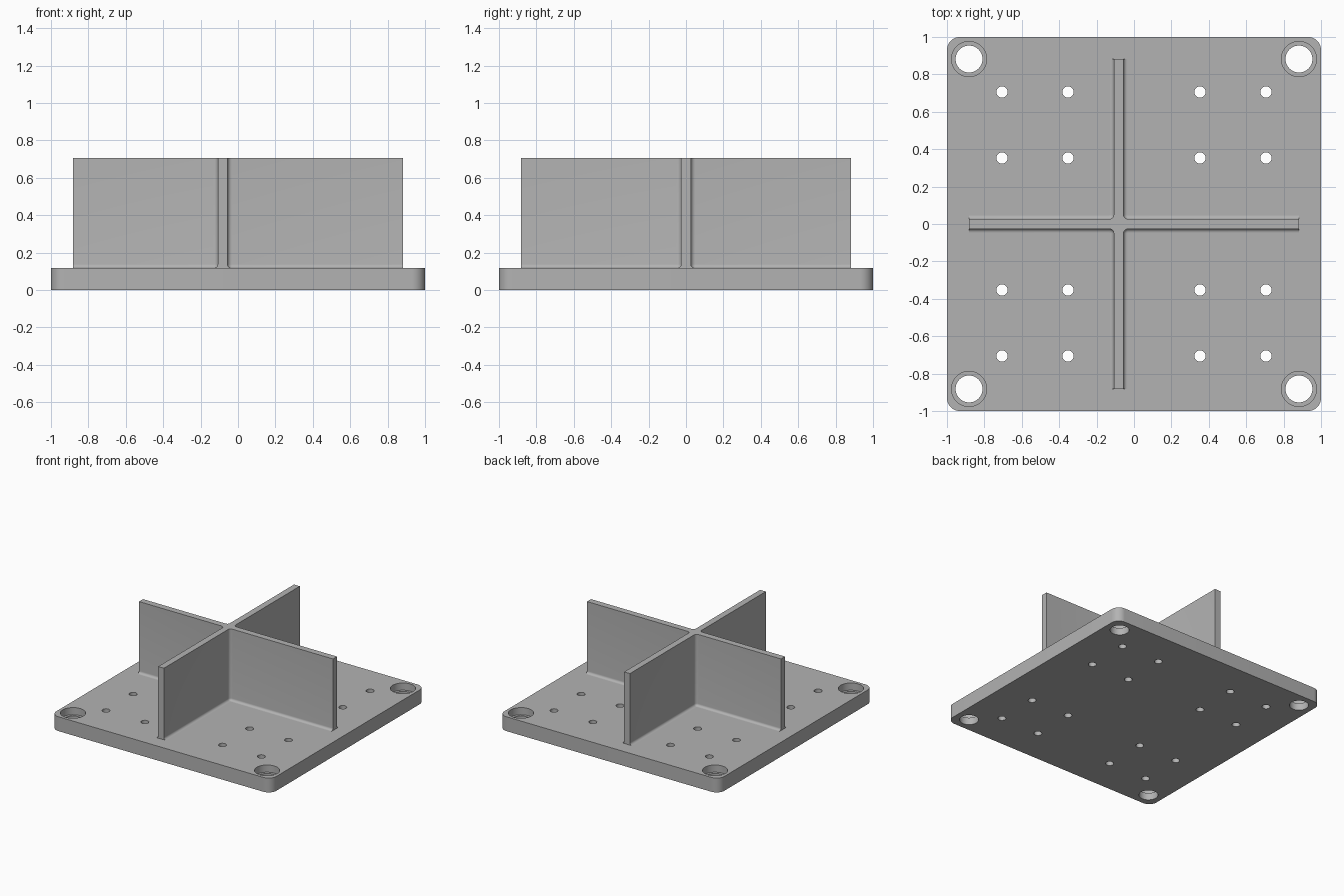
import bpy, bmesh
from math import sin, cos, pi, sqrt
from mathutils import Matrix, Vector

cube = bpy.data.objects.get("Cube")
if cube:
    bpy.data.objects.remove(cube, do_unlink=True)

PLATE_TOP, RIB_TOP = 0.118, 0.706
RIB_REACH, RIB_X, RIB_HALF = 0.882, -0.082, 0.026
FOOT, INNER = 0.02, 0.024          # fillet radii at the foot and inner corners

grey = bpy.data.materials.new("machined grey")
grey.use_nodes = True
grey.diffuse_color = (0.45, 0.45, 0.45, 1)
grey.node_tree.nodes["Principled BSDF"].inputs["Base Color"].default_value = (0.45, 0.45, 0.45, 1)


def make_object(name, bm):
    bmesh.ops.recalc_face_normals(bm, faces=bm.faces)
    mesh = bpy.data.meshes.new(name)
    bm.to_mesh(mesh)
    bm.free()
    mesh.materials.append(grey)
    obj = bpy.data.objects.new(name, mesh)
    bpy.context.collection.objects.link(obj)
    return obj


def select_only(obj):
    bpy.ops.object.select_all(action='DESELECT')
    obj.select_set(True)
    bpy.context.view_layer.objects.active = obj


def drill(target, centres, radius, bottom, top):
    """Cut a set of round vertical holes out of the target."""
    bm = bmesh.new()
    for x, y in centres:
        bmesh.ops.create_cone(bm, cap_ends=True, segments=40, radius1=radius, radius2=radius,
                              depth=top - bottom,
                              matrix=Matrix.Translation((x, y, (top + bottom) / 2)))
    cutter = make_object("hole_cutter", bm)
    cutter.hide_render = True
    mod = target.modifiers.new("holes", 'BOOLEAN')
    mod.operation, mod.solver, mod.object = 'DIFFERENCE', 'EXACT', cutter
    select_only(target)
    bpy.ops.object.modifier_apply(modifier=mod.name)
    bpy.data.objects.remove(cutter, do_unlink=True)


# Base plate with rounded corners
bm = bmesh.new()
bmesh.ops.create_cube(bm, size=1, matrix=Matrix.Translation((0, 0, PLATE_TOP / 2))
                      @ Matrix.Diagonal((2, 2, PLATE_TOP, 1)))
uprights = [e for e in bm.edges if abs(e.verts[0].co.z - e.verts[1].co.z) > 0.05]
bmesh.ops.bevel(bm, geom=uprights, offset=0.07, segments=10, profile=0.5, affect='EDGES')
plate = make_object("base_plate", bm)

# Counterbored corner holes and the grid of small holes
corners = [(x, y) for x in (-0.882, 0.882) for y in (-0.882, 0.882)]
steps = (-0.706, -0.353, 0.353, 0.706)
drill(plate, corners, 0.072, -0.1, 0.3)
drill(plate, corners, 0.094, 0.059, 0.3)
drill(plate, [(x, y) for x in steps for y in steps], 0.03, -0.1, 0.3)


def cross_outline(spread):
    """Outline of the crossed ribs, widened by spread, with rounded inner corners."""
    half, centre, radius = RIB_HALF + spread, RIB_HALF + INNER, INNER - spread
    points = []
    for q in range(4):
        turn = Matrix.Rotation(q * pi / 2, 2)
        reach = RIB_REACH - RIB_X * cos(q * pi / 2)
        local = [(reach, -half), (reach, half)]
        for i in range(7):
            a = 1.5 * pi - i * pi / 12
            local.append((centre + radius * cos(a), centre + radius * sin(a)))
        points += [turn @ Vector(p) + Vector((RIB_X, 0)) for p in local]
    return points


# Crossed ribs, lofted upward from a filleted foot
levels = [(PLATE_TOP - 0.01, FOOT)]
for i in range(7):
    a = i * pi / 12
    levels.append((PLATE_TOP + FOOT * (1 - cos(a)), FOOT * (1 - sin(a))))
levels.append((RIB_TOP, 0))

bm = bmesh.new()
rings = [[bm.verts.new((p.x, p.y, z)) for p in cross_outline(s)] for z, s in levels]
for low, high in zip(rings, rings[1:]):
    for i in range(len(low)):
        j = (i + 1) % len(low)
        bm.faces.new((low[i], low[j], high[j], high[i]))
bm.faces.new(rings[-1])
bm.faces.new(rings[0][::-1])
ribs = make_object("crossed_ribs", bm)

for obj in (plate, ribs):
    select_only(obj)
    bpy.ops.object.shade_smooth_by_angle(angle=pi / 6)
